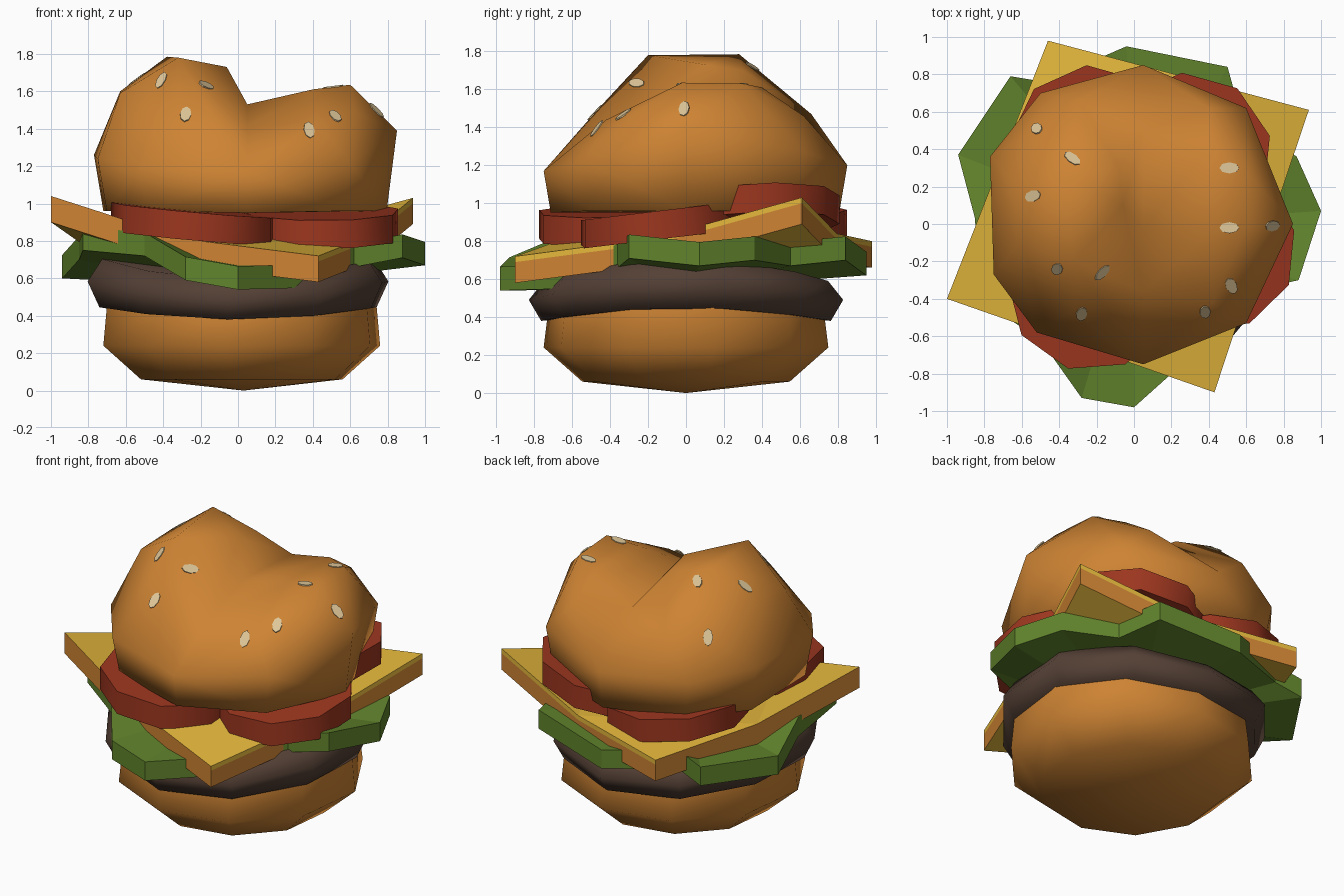
import bpy, bmesh, math
from mathutils import Vector, Matrix
from mathutils.bvhtree import BVHTree

if "Cube" in bpy.data.objects:
    bpy.data.objects.remove(bpy.data.objects["Cube"])


def material(name, rgb):
    def lin(c):
        c /= 255
        return c / 12.92 if c <= 0.04045 else ((c + 0.055) / 1.055) ** 2.4
    m = bpy.data.materials.new(name)
    m.diffuse_color = (*[lin(c) for c in rgb], 1)
    m.use_nodes = True
    m.node_tree.nodes["Principled BSDF"].inputs["Base Color"].default_value = m.diffuse_color
    return m


BUN = material("toasted bun", (205, 131, 51))
CHEESE = material("yellow cheese", (228, 183, 60))
GREEN = material("lettuce green", (97, 132, 44))
RED = material("tomato red", (156, 54, 31))
BROWN = material("patty brown", (84, 64, 53))
SEED = material("sesame cream", (222, 198, 152))


def finish(name, bm, mats, angle=None):
    bmesh.ops.recalc_face_normals(bm, faces=bm.faces[:])
    me = bpy.data.meshes.new(name)
    bm.to_mesh(me)
    bm.free()
    for m in mats:
        me.materials.append(m)
    ob = bpy.data.objects.new(name, me)
    bpy.context.collection.objects.link(ob)
    if angle:
        bpy.ops.object.select_all(action='DESELECT')
        ob.select_set(True)
        bpy.context.view_layer.objects.active = ob
        bpy.ops.object.shade_smooth_by_angle(angle=math.radians(angle))
    return ob


def loft(rings, apex_low=None, apex_high=None):
    """Skin between rings of points; each end is a flat cap or a fan to an apex."""
    bm = bmesh.new()
    vs = [[bm.verts.new(p) for p in r] for r in rings]
    n = len(vs[0])
    for a, b in zip(vs, vs[1:]):
        for i in range(n):
            j = (i + 1) % n
            bm.faces.new((a[i], a[j], b[j], b[i]))
    for ring, apex in ((vs[0], apex_low), (vs[-1], apex_high)):
        if apex:
            c = bm.verts.new(apex)
            for i in range(n):
                bm.faces.new((ring[i], ring[(i + 1) % n], c))
        else:
            bm.faces.new(ring)
    return bm


def circle(n, r, z, phase=0.0, wave=0.0, cx=0.0, cy=0.0):
    pts = []
    for i in range(n):
        t = phase + 2 * math.pi * i / n
        pts.append((cx + r * math.cos(t), cy + r * math.sin(t), z + wave * math.cos(2 * t)))
    return pts


# bottom bun: rounded underside
bm = loft([circle(10, 0.55, 0.06, 0.2, cx=0.02), circle(10, 0.755, 0.24, 0.2, cx=0.02),
           circle(10, 0.735, 0.43, 0.2, 0.03, cx=0.02)], apex_low=(0.03, 0, 0))
finish("bottom_bun", bm, [BUN], 55)

# patty: saddle-waved disc
bm = loft([circle(10, 0.765, 0.415, 0.25, 0.035), circle(10, 0.83, 0.54, 0.25, 0.05),
           circle(10, 0.75, 0.65, 0.25, 0.06)], apex_low=(0, 0, 0.43), apex_high=(0, 0, 0.66))
finish("patty", bm, [BROWN], 80)

# lettuce: crumpled leaf, outline gives lower edge heights
leaf = [(1.0, 0.07, 0.67), (0.87, 0.36, 0.70), (0.58, 0.55, 0.67), (0.5, 0.84, 0.70),
        (-0.04, 0.95, 0.62), (-0.48, 0.76, 0.66), (-0.66, 0.79, 0.61), (-0.94, 0.37, 0.60),
        (-0.85, 0.03, 0.70), (-0.83, -0.4, 0.75), (-0.5, -0.62, 0.72), (-0.28, -0.93, 0.59),
        (0.0, -0.98, 0.54), (0.38, -0.64, 0.55), (0.62, -0.36, 0.66), (0.88, -0.3, 0.71)]
bm = loft([leaf, [(x, y, z + 0.125) for x, y, z in leaf]], (0, 0, 0.55), (0, 0, 0.68))
finish("lettuce", bm, [GREEN])

# cheese: square slice with two lifted corners, orange rim
sq = [(-1.0, -0.4, 0.90), (-0.285, -0.65, 0.67), (0.43, -0.9, 0.58), (0.68, -0.145, 0.68),
      (0.935, 0.61, 0.89), (0.24, 0.795, 0.70), (-0.46, 0.98, 0.66), (-0.73, 0.29, 0.71)]
bm = bmesh.new()
low, lip, high = [[bm.verts.new((x, y, z + h)) for x, y, z in sq] for h in (0, 0.11, 0.14)]
for r in (low, high):
    bm.faces.new((r[1], r[3], r[7]))
    bm.faces.new((r[3], r[5], r[7]))
    for c in (0, 2, 4, 6):
        bm.faces.new((r[c - 1], r[c], r[c + 1]))
for i in range(8):
    j = (i + 1) % 8
    bm.faces.new((low[i], low[j], lip[j], lip[i])).material_index = 1
    # the two far sides keep a thin yellow lip
    bm.faces.new((lip[i], lip[j], high[j], high[i])).material_index = 0 if 2 <= i <= 5 else 1
finish("cheese_slice", bm, [CHEESE, BUN])

# tomato slices: tilted discs (x, y, z, radius, slope x, slope y)
slices = [(-0.23, -0.34, 0.89, 0.45, -0.09, 0.03), (0.44, -0.14, 0.885, 0.43, 0.0, 0.12),
          (0.29, 0.36, 0.95, 0.45, 0.18, 0.05), (-0.22, 0.40, 0.90, 0.45, -0.10, -0.03)]
for k, (cx, cy, cz, r, sx, sy) in enumerate(slices):
    rings = []
    for h in (-0.075, 0.075):
        rings.append([(x, y, z + sx * (x - cx) + sy * (y - cy))
                      for x, y, z in circle(9, r, cz + h, 0.25, cx=cx, cy=cy)])
    finish(f"tomato_slice_{k + 1}", loft(rings), [RED], 45)

# top bun: two rounded lobes meeting in a crease at x = MID
MID = 0.05
crease = [(MID, -0.75, 1.17), (MID, -0.36, 1.41), (MID, -0.02, 1.53),
          (MID, 0.5, 1.5), (MID, 0.85, 1.20)]
rim_left = [(-0.5, 0.7, 1.22), (-0.77, 0.36, 1.26), (-0.75, -0.27, 1.24), (-0.52, -0.58, 1.2)]
rim_right = [(0.6, -0.53, 1.22), (0.85, 0.0, 1.39), (0.6, 0.62, 1.27)]
top_left = [(-0.32, -0.2, 1.78), (-0.38, 0.28, 1.785), (-0.06, 0.1, 1.73), (-0.08, 0.3, 1.70),
            (-0.63, -0.12, 1.59), (-0.63, 0.2, 1.6), (-0.32, -0.46, 1.5), (-0.3, 0.66, 1.47),
            (-0.53, 0.5, 1.46)]
top_right = [(0.4, -0.05, 1.61), (0.6, -0.02, 1.635), (0.58, 0.3, 1.63), (0.4, 0.4, 1.61),
             (0.42, -0.42, 1.44), (0.62, -0.25, 1.49), (0.4, 0.62, 1.46)]
bm = bmesh.new()
for rim, top in ((rim_left, top_left), (rim_right, top_right)):
    ends = [crease[0], crease[-1]]
    base = [(x * 0.935, y * 0.95, 0.96) for x, y, z in rim]
    base += [(MID, y * 0.95, 0.95) for x, y, z in ends]
    vs = [bm.verts.new(p) for p in crease + rim + top + base]
    bmesh.ops.convex_hull(bm, input=vs)
inner = [f for f in bm.faces if all(abs(v.co.x - MID) < 1e-4 for v in f.verts)]
bmesh.ops.delete(bm, geom=inner, context='FACES')
bmesh.ops.remove_doubles(bm, verts=bm.verts[:], dist=0.001)
bmesh.ops.delete(bm, geom=[v for v in bm.verts if not v.link_faces], context='VERTS')
bmesh.ops.recalc_face_normals(bm, faces=bm.faces[:])
tree = BVHTree.FromBMesh(bm)
finish("top_bun", bm, [BUN], 80)

# sesame seeds: thin ovals dropped onto the bun (x, y, heading seen from above)
spots = [(-0.52, 0.51, 125), (-0.33, 0.35, 140), (-0.54, 0.15, 15), (-0.41, -0.24, 50),
         (-0.17, -0.26, 45), (-0.28, -0.48, 80), (0.51, 0.30, 0), (0.51, -0.02, 0),
         (0.74, -0.01, 0), (0.52, -0.33, 115), (0.38, -0.47, 100)]
bm = bmesh.new()
for x, y, a in spots:
    hit, nrm, _, _ = tree.ray_cast(Vector((x, y, 3)), Vector((0, 0, -1)))
    if hit is None:
        continue
    d = Vector((math.cos(math.radians(a)), math.sin(math.radians(a)), 0))
    d.z = -nrm.dot(d) / nrm.z
    d.normalize()
    rot = Matrix((d, nrm.cross(d), nrm)).transposed().to_4x4()
    mat = Matrix.Translation(hit + nrm * 0.001) @ rot @ Matrix.Diagonal((0.053, 0.03, 0.008, 1))
    bmesh.ops.create_cone(bm, cap_ends=True, segments=8, radius1=1, radius2=1, depth=1, matrix=mat)
finish("sesame_seeds", bm, [SEED])
